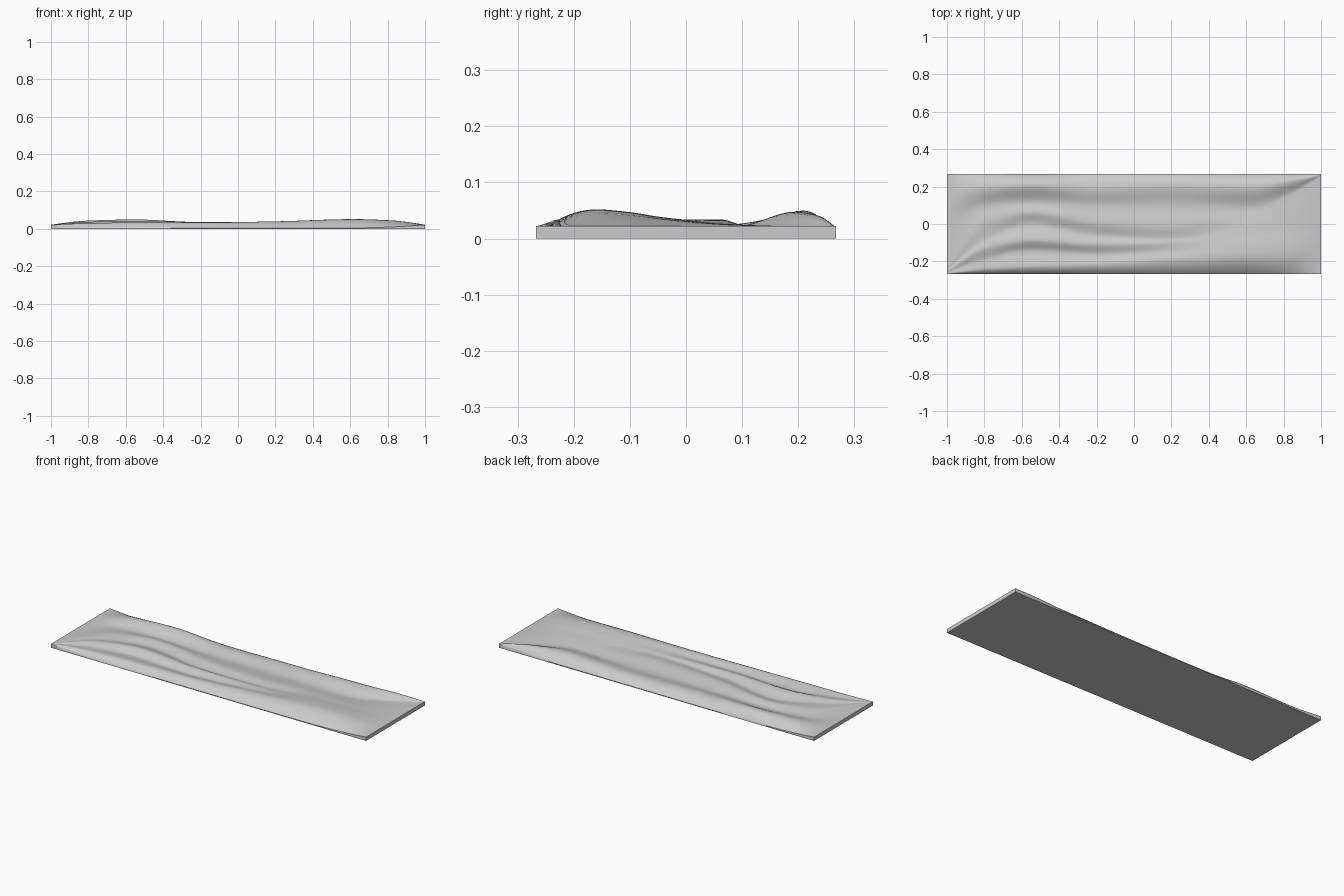
import bpy
import bmesh

cube = bpy.data.objects.get("Cube")
if cube:
    bpy.data.objects.remove(cube, do_unlink=True)

# Plain grey finish
grey = bpy.data.materials.new("plain_grey")
grey.use_nodes = True
colour = (0.6, 0.6, 0.6, 1)
grey.diffuse_color = colour
grey.node_tree.nodes["Principled BSDF"].inputs["Base Color"].default_value = colour

# Stations along the length, then each ridge and valley line from front to back:
# sideways position and height at every station, in thousandths
STATIONS = [-1, -.8, -.55, -.2, .2, .62, .82, 1]
LINES = {
    "front_edge": ([-267] * 8, [22, 9, 5, 4, 4, 5, 10, 22]),
    "front_ridge": ([-264, -238, -225, -215, -190, -160, -150, -130],
                    [22, 30, 34, 34, 40, 52, 45, 22]),
    "front_valley": ([-260, -190, -145, -160, -140, -100, -90, -80],
                     [22, 25, 22, 22, 32, 47, 41, 22]),
    "middle_ridge": ([-254, -130, -85, -108, -105, -50, -40, -30],
                     [22, 37, 43, 36, 33, 39, 35, 22]),
    "middle_valley": ([-248, -80, 0, -60, -75, 0, 20, 60],
                      [22, 29, 21, 22, 28, 33, 30, 22]),
    "back_ridge": ([-240, 0, 62, 5, -20, 40, 70, 150],
                   [22, 33, 34, 34, 34, 27, 26, 22]),
    "back_valley": ([0, 95, 115, 100, 100, 85, 150, 256],
                    [22, 23, 21, 21, 21, 21, 21, 22]),
    "rear_ridge": ([150, 190, 208, 185, 200, 195, 225, 262],
                   [22, 44, 50, 36, 36, 48, 43, 22]),
    "back_edge": ([267] * 8, [22, 9, 5, 4, 4, 5, 10, 22]),
}


def smooth_curve(knots, values, end_slope):
    """Smooth interpolation that never overshoots its knots."""
    steps = [b - a for a, b in zip(knots, knots[1:])]
    grads = [(b - a) / s for a, b, s in zip(values, values[1:], steps)]
    slopes = [end_slope * grads[0]]
    for a, b in zip(grads, grads[1:]):
        slopes.append(2 * a * b / (a + b) if a * b > 0 else 0)
    slopes.append(end_slope * grads[-1])

    def evaluate(x):
        i = 0
        while i < len(steps) - 1 and x > knots[i + 1]:
            i += 1
        s = steps[i]
        t = (x - knots[i]) / s
        rise = t * t * (3 - 2 * t)
        return (values[i] * (1 - rise) + values[i + 1] * rise
                + s * t * (1 - t) * ((1 - t) * slopes[i] - t * slopes[i + 1]))
    return evaluate


paths = [(smooth_curve(STATIONS, ys, 1), smooth_curve(STATIONS, zs, 1.3))
         for ys, zs in LINES.values()]


def cross_section(x, steps=8):
    """Points of the rippled top from the front edge to the back edge."""
    ys = [path(x) / 1000 for path, height in paths]
    zs = [height(x) / 1000 for path, height in paths]
    profile = smooth_curve(ys, zs, 2)
    points = []
    for a, b in zip(ys, ys[1:]):
        points += [a + (b - a) * i / steps for i in range(steps)]
    return [(x, y, profile(y)) for y in points + [ys[-1]]]


# Rippled panel: folded top, flat underside, thin walls
bm = bmesh.new()
SECTIONS = 140
top, base = [], []
for i in range(SECTIONS + 1):
    row = cross_section(2 * i / SECTIONS - 1)
    top.append([bm.verts.new(p) for p in row])
    base.append([bm.verts.new((x, y, 0)) for x, y, z in row])


def bridge(first, second):
    """Fill the strip between two rows of vertices."""
    for a, b, c, d in zip(first, first[1:], second[1:], second):
        bm.faces.new((a, b, c, d))


for i in range(SECTIONS):
    bridge(top[i + 1], top[i])
    bridge(base[i], base[i + 1])
for end in (0, -1):
    bridge(top[end], base[end])
    bridge([row[end] for row in top], [row[end] for row in base])
bmesh.ops.recalc_face_normals(bm, faces=bm.faces)

mesh = bpy.data.meshes.new("rippled_panel")
bm.to_mesh(mesh)
bm.free()
mesh.materials.append(grey)
panel = bpy.data.objects.new("rippled_panel", mesh)
bpy.context.collection.objects.link(panel)
bpy.context.view_layer.objects.active = panel
panel.select_set(True)
bpy.ops.object.shade_smooth_by_angle(angle=0.7)
